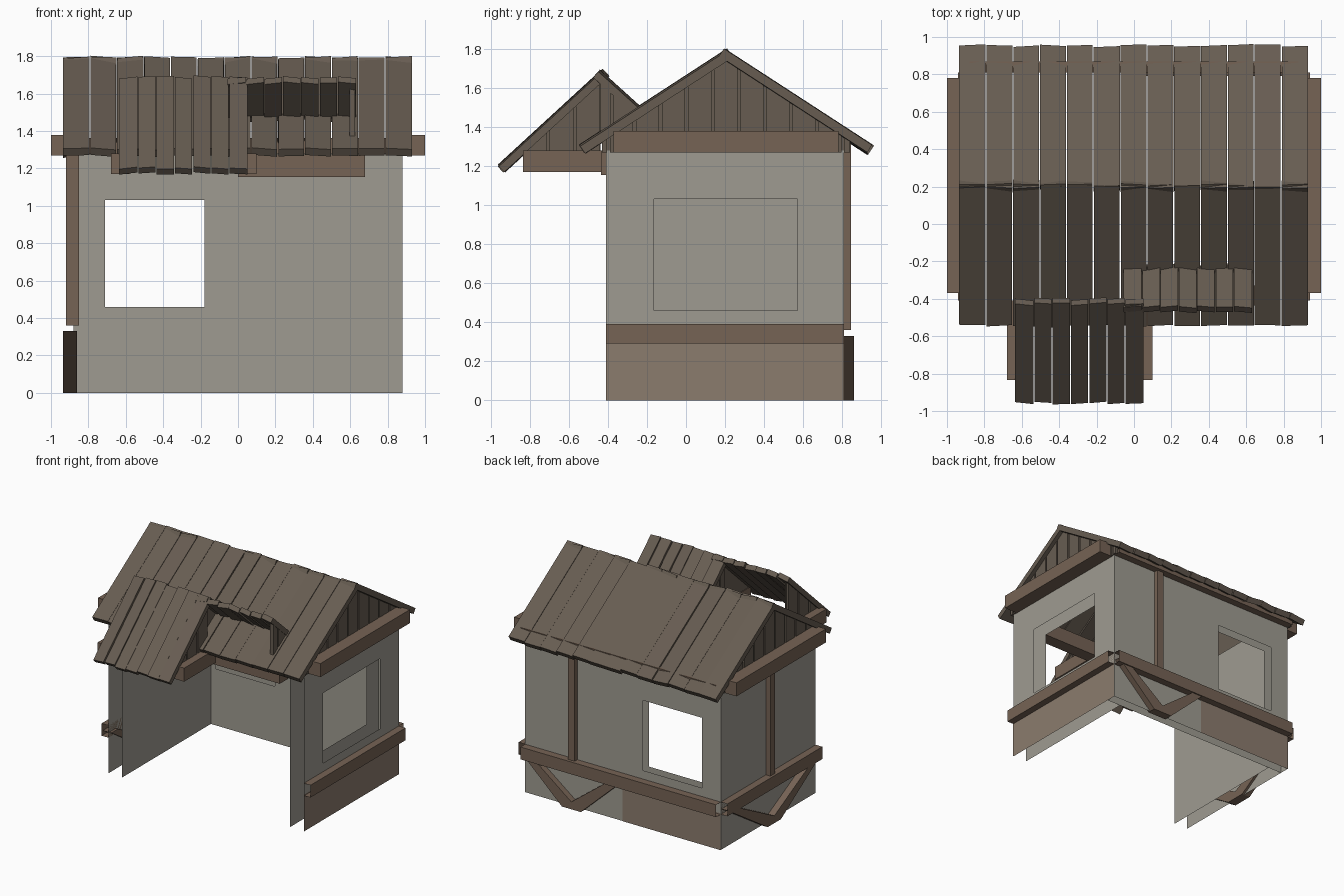
import bpy, bmesh, math, random
from mathutils import Vector

if "Cube" in bpy.data.objects:
    bpy.data.objects.remove(bpy.data.objects["Cube"])

random.seed(4)


def material(name, rgb):
    m = bpy.data.materials.new(name)
    m.diffuse_color = (*rgb, 1)
    m.use_nodes = True
    m.node_tree.nodes["Principled BSDF"].inputs["Base Color"].default_value = m.diffuse_color
    return m


PLASTER = material("plaster", (0.345, 0.33, 0.285))
BEAM = material("beam_wood", (0.18, 0.125, 0.09))
PANEL = material("panel_wood", (0.26, 0.2, 0.155))
ROOF = material("roof_wood", (0.135, 0.108, 0.083))


def finish(name, bm, mat):
    bmesh.ops.recalc_face_normals(bm, faces=bm.faces)
    me = bpy.data.meshes.new(name)
    bm.to_mesh(me)
    bm.free()
    me.materials.append(mat)
    ob = bpy.data.objects.new(name, me)
    bpy.context.collection.objects.link(ob)
    return ob


def place(axis, t, u, z):
    return (t, u, z) if axis == 'x' else (u, t, z)


def add_prism(bm, pts, axis, lo, hi, caps=True):
    """Extrude a (u, z) polygon along x or y."""
    a = [bm.verts.new(place(axis, lo, u, z)) for u, z in pts]
    b = [bm.verts.new(place(axis, hi, u, z)) for u, z in pts]
    n = len(pts)
    for i in range(n):
        j = (i + 1) % n
        bm.faces.new((a[i], a[j], b[j], b[i]))
    if caps:
        bm.faces.new(a)
        bm.faces.new(b[::-1])


def rect(u0, u1, z0, z1):
    return [(u0, z0), (u1, z0), (u1, z1), (u0, z1)]


def beam(name, axis, lo, hi, u0, u1, z0, z1, caps=True, mat=BEAM):
    bm = bmesh.new()
    add_prism(bm, rect(u0, u1, z0, z1), axis, lo, hi, caps)
    return finish(name, bm, mat)


def sheet(name, axis, pos, u0, u1, z0, z1, hole=None, mat=PLASTER):
    """Flat wall, optionally with a rectangular window opening."""
    us = [u0, *hole[:2], u1] if hole else [u0, u1]
    zs = [z0, *hole[2:], z1] if hole else [z0, z1]
    bm = bmesh.new()
    grid = [[bm.verts.new(place(axis, pos, u, z)) for z in zs] for u in us]
    for i in range(len(us) - 1):
        for j in range(len(zs) - 1):
            if hole and i == 1 and j == 1:
                continue
            bm.faces.new((grid[i][j], grid[i + 1][j], grid[i + 1][j + 1], grid[i][j + 1]))
    return finish(name, bm, mat)


def roof_slope(name, x0, x1, n, ridge, eave, th):
    """Row of slightly crooked planks running from ridge to eave (y, z)."""
    bm = bmesh.new()
    r, e = Vector((0, *ridge)), Vector((0, *eave))
    d = (e - r).normalized()
    up = Vector((0, -d.z, d.y))
    if up.z < 0:
        up = -up
    w = (x1 - x0) / n
    for i in range(n):
        a, b = r + d * random.uniform(-.014, .002), e + d * random.uniform(-.012, .006)
        tilt = random.uniform(-.008, .008)
        xa = x0 + i * w + (random.uniform(.001, .004) if i else 0)
        xb = x0 + (i + 1) * w - (random.uniform(.001, .004) if i < n - 1 else 0)
        vs = []
        for x, s in ((xa, tilt), (xb, -tilt)):
            for p, o in ((a, 0), (b, 0), (b, -th), (a, -th)):
                vs.append(bm.verts.new(p + up * (o + s) + Vector((x, 0, 0))))
        for f in ((0, 1, 2, 3), (7, 6, 5, 4), (0, 4, 5, 1), (1, 5, 6, 2), (2, 6, 7, 3), (3, 7, 4, 0)):
            bm.faces.new([vs[k] for k in f])
    return finish(name, bm, ROOF)


def gable(name, face, inward, y0, y1, first, pitch, top, bottom, apex):
    """Vertical boards with narrow gaps over a backing sheet."""
    bm = bmesh.new()

    def strip(ya, yb, lo, hi):
        ys = [ya] + ([apex] if ya < apex < yb else []) + [yb]
        pts = [(y, min(bottom(y), top(y) - .002)) for y in ys]
        pts += [(y, top(y)) for y in reversed(ys)]
        add_prism(bm, pts, 'x', min(lo, hi), max(lo, hi))

    strip(y0, y1, face + inward * .02, face + inward * .03)
    y = first
    while y < y1:
        a, b = max(y + .007, y0), min(y + pitch - .007, y1)
        if b - a > .01:
            strip(a, b, face, face + inward * .02)
        y += pitch
    return finish(name, bm, ROOF)


# Walls: outer and inner skins, open at the front
W, YF, YB, H = .88, -.41, .81, 1.28
side_win = (-.165, .57, .46, 1.03)
back_win = (-.71, -.18, .46, 1.03)
for tag, k, kb in (("outer", 0, 0), ("inner", .125, .08)):
    sheet(f"right_wall_{tag}", 'x', W - k, YF, YB - kb, 0, H, side_win)
    sheet(f"left_wall_{tag}", 'x', -W + k, YF, YB - kb, 0, H)
    sheet(f"back_wall_{tag}", 'y', YB - kb, -W, W, 0, H, back_win)

# Lower wooden panels
sheet("right_panel", 'x', W + .003, YF, YB, 0, .3, mat=PANEL)
sheet("back_panel", 'y', YB + .003, -W, 0, 0, .3, mat=PANEL)

# Waist beams (open ended) and upper side beams
beam("back_waist_beam", 'x', -W, W, YB, YB + .06, .29, .39, caps=False)
beam("back_eave_beam", 'x', -W, W, YB, YB + .06, 1.27, 1.362, caps=False)
for tag, s in (("right", 1), ("left", -1)):
    beam(f"{tag}_waist_beam", 'y', YF, YB, *sorted((s * W, s * (W + .06))), .29, .39, caps=False)
    beam(f"{tag}_upper_beam", 'y', -.37, .78, *sorted((s * .88, s * 1.0)), 1.27, 1.38)

# Posts
beam("back_post", 'y', .78, .845, .41, .47, .36, 1.32)
beam("left_post", 'x', -.92, -.85, .17, .23, .36, 1.28)


def brace(name, axis, lo, hi, c, length):
    bm = bmesh.new()
    for s in (1, -1):
        pts = [(0, 0), (.085, 0), (length, .33), (length - .085, .33), (0, .06)]
        add_prism(bm, [(c + s * u, z) for u, z in pts], axis, lo, hi)
    return finish(name, bm, BEAM)


# V shaped braces below the waist beams
brace("back_brace", 'y', .79, .86, .43, .44)
brace("left_brace", 'x', -.935, -.86, .2, .6)

# Main roof
RY, RZ = .203, 1.79
roof_slope("main_roof_front", -.935, .93, 13, (RY, RZ), (-.548, 1.302), .045)
roof_slope("main_roof_back", -.935, .93, 13, (RY, RZ), (.954, 1.302), .045)
main_top = lambda y: RZ - .045 - .649 * abs(y - RY)
for tag, s in (("right", 1), ("left", -1)):
    gable(f"{tag}_gable", s * .895, -s, -.43, .84, RY - .0667 - 5 * .1333, .1333,
          main_top, lambda y: 1.27, RY)

# Broken dormer: front slope on the left half, back slope on the right half
DY, DZ = -.437, 1.685
roof_slope("dormer_front_slope", -.635, .052, 7, (DY + .005, DZ), (-.96, 1.2), .04)
roof_slope("dormer_back_slope", -.055, .63, 7, (DY - .005, DZ), (-.215, 1.48), .04)
dorm_top = lambda y: DZ - .045 - .925 * abs(y - DY)
roof_at = lambda y: RZ - .03 - .649 * abs(y - RY)
for tag, x, s in (("right", .035, 1), ("left", -.615, -1)):
    gable(f"dormer_front_gable_{tag}", x, -s, -.83, DY, -.84, .135,
          dorm_top, lambda y: 1.2, DY)
for tag, x, s in (("right", .625, 1), ("left", -.04, -1)):
    gable(f"dormer_back_gable_{tag}", x, -s, DY, -.24, -.515, .135,
          dorm_top, roof_at, DY)

# Dormer beams and front header
beam("dormer_beam_right", 'y', -.835, -.41, .0, .1, 1.17, 1.28)
beam("dormer_beam_left", 'y', -.835, -.41, -.68, -.58, 1.17, 1.28)
beam("front_header", 'x', 0, .68, -.435, -.33, 1.155, 1.275)
